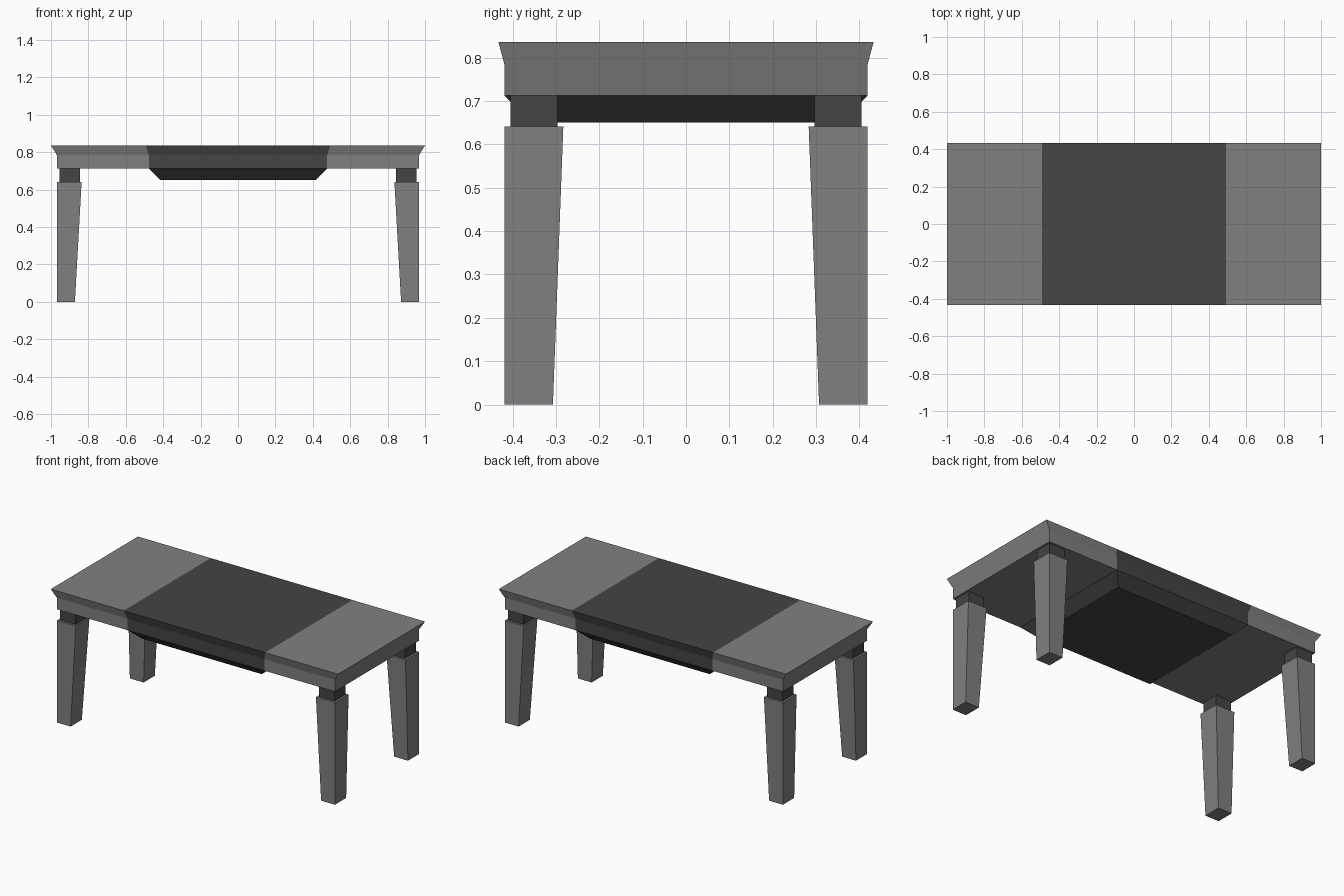
import bpy
import bmesh

if "Cube" in bpy.data.objects:
    bpy.data.objects.remove(bpy.data.objects["Cube"])


def make_material(name, value):
    mat = bpy.data.materials.new(name)
    mat.use_nodes = True
    colour = (value, value, value, 1)
    mat.diffuse_color = colour
    mat.node_tree.nodes["Principled BSDF"].inputs["Base Color"].default_value = colour
    return mat


GREY = make_material("mid grey", 0.216)
DARK = make_material("dark grey", 0.058)


def finish(name, bm, *mats):
    bmesh.ops.recalc_face_normals(bm, faces=bm.faces)
    mesh = bpy.data.meshes.new(name)
    bm.to_mesh(mesh)
    bm.free()
    for mat in mats:
        mesh.materials.append(mat)
    obj = bpy.data.objects.new(name, mesh)
    bpy.context.collection.objects.link(obj)
    return obj


def loft(loops):
    """Join equal-sized point loops with quads and cap both ends."""
    bm = bmesh.new()
    rings = [[bm.verts.new(p) for p in loop] for loop in loops]
    for a, b in zip(rings, rings[1:]):
        for i in range(len(a)):
            j = (i + 1) % len(a)
            bm.faces.new((a[i], a[j], b[j], b[i]))
    bm.faces.new(rings[0])
    bm.faces.new(rings[-1])
    return bm


def rect(x0, x1, y0, y1, z):
    return [(x0, y0, z), (x1, y0, z), (x1, y1, z), (x0, y1, z)]


# Key dimensions
HX, HY = 0.968, 0.419
LEG_TOP, SLAB_BOTTOM, LIP, TOP = 0.642, 0.7125, 0.785, 0.836
FLARE = 1 / HX
SEAM = 0.477

# Table top with flared lip, divided into end sections and a dark middle
profile = [(-1, SLAB_BOTTOM, 1), (-1, LIP, 1), (-1, TOP, FLARE),
           (1, TOP, FLARE), (1, LIP, 1), (1, SLAB_BOTTOM, 1)]
bm = loft([[(x * s, side * HY * s, z) for side, z, s in profile]
           for x in (-HX, -SEAM, SEAM, HX)])
for face in bm.faces:
    face.material_index = int(abs(face.calc_center_median().x) < SEAM / 2)
finish("table_top", bm, GREY, DARK)

# Sloped panel hanging under the middle
DROP = 0.062
px, py = SEAM - DROP, HY - DROP
finish("under_panel",
       loft([rect(-SEAM, SEAM, -HY, HY, SLAB_BOTTOM),
             rect(-px, px, -py, py, SLAB_BOTTOM - DROP)]), DARK)

# Tapered legs with dark recessed necks, one per corner
for x_name, sx in (("right", -1), ("left", 1)):
    for y_name, sy in (("front", -1), ("back", 1)):
        def corner(outer_x, inner_x, outer_y, inner_y, z):
            return rect(sx * outer_x, sx * inner_x, sy * outer_y, sy * inner_y, z)

        tag = f"{y_name}_{x_name}"
        finish(f"{tag}_leg",
               loft([corner(HX, 0.872, HY, 0.307, 0),
                     corner(HX, 0.836, HY, 0.283, LEG_TOP)]), GREY)
        finish(f"{tag}_neck",
               loft([corner(0.955, 0.846, 0.405, 0.296, z)
                     for z in (LEG_TOP, SLAB_BOTTOM)]), DARK)
